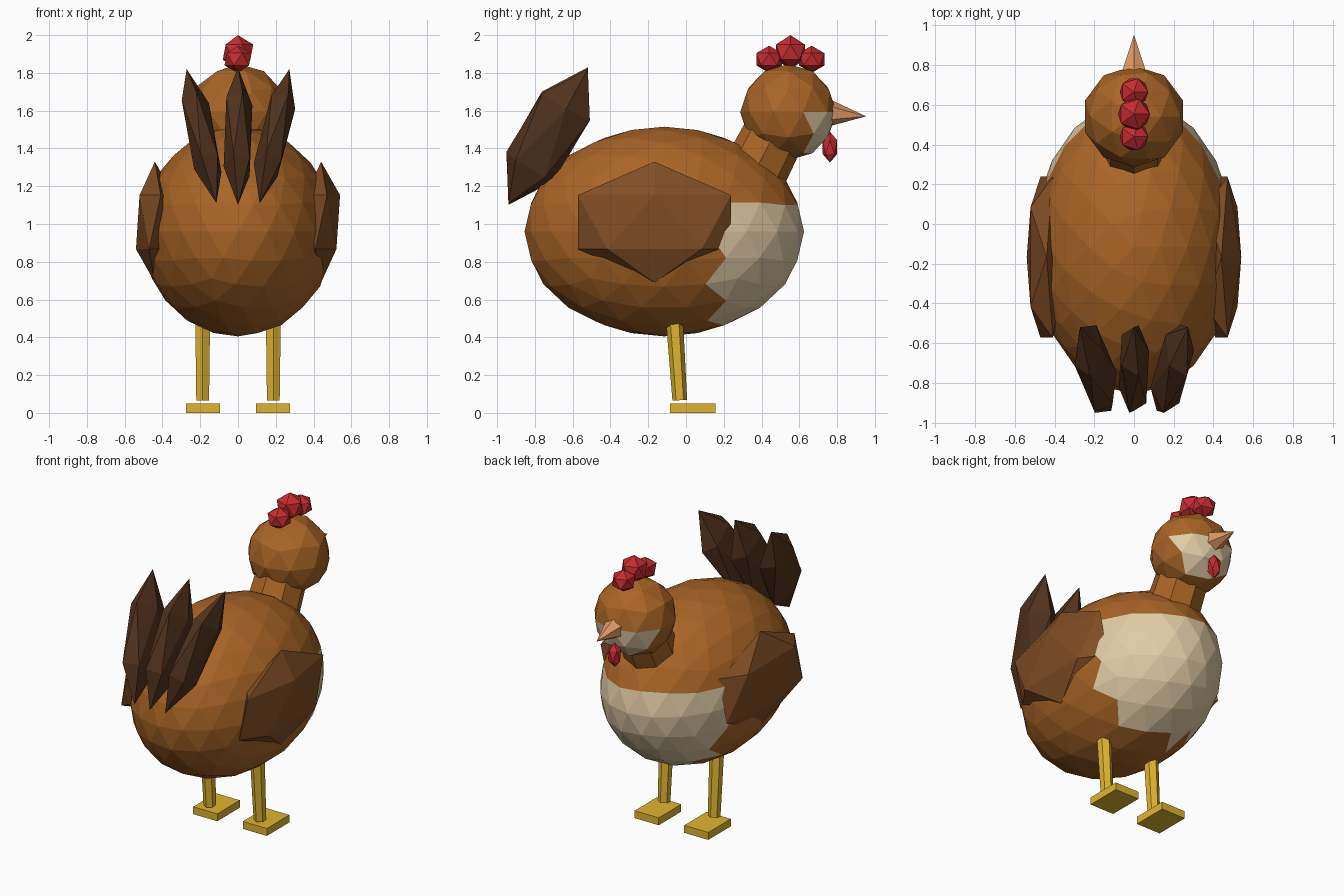
import bpy
from math import radians
from mathutils import Vector

if "Cube" in bpy.data.objects:
    bpy.data.objects.remove(bpy.data.objects["Cube"])


def mat(name, r, g, b):
    m = bpy.data.materials.new(name)
    m.diffuse_color = (r, g, b, 1)
    m.use_nodes = True
    m.node_tree.nodes["Principled BSDF"].inputs["Base Color"].default_value = m.diffuse_color
    return m


BROWN = mat("brown", 0.40, 0.13, 0.02)
CREAM = mat("cream", 0.75, 0.60, 0.38)
WING = mat("wing_brown", 0.22, 0.075, 0.018)
DARK = mat("dark_brown", 0.085, 0.033, 0.013)
RED = mat("red", 0.58, 0.025, 0.03)
YELLOW = mat("yellow", 0.75, 0.46, 0.03)
HORN = mat("horn", 0.75, 0.32, 0.13)


def finish(name, material):
    ob = bpy.context.object
    ob.name = name
    ob.data.materials.append(material)
    return ob


def ico(name, loc, radii, material, subdiv=1, rot=(0, 0, 0)):
    bpy.ops.mesh.primitive_ico_sphere_add(
        subdivisions=subdiv, radius=1, location=loc,
        rotation=[radians(a) for a in rot])
    ob = finish(name, material)
    ob.scale = radii
    return ob


def tube(name, start, end, r1, r2, sides, material):
    a, b = Vector(start), Vector(end)
    bpy.ops.mesh.primitive_cone_add(
        vertices=sides, radius1=r1, radius2=r2, depth=(b - a).length,
        location=(a + b) / 2)
    ob = finish(name, material)
    # all tubes lie in the yz plane, so tilt about x only
    d = b - a
    ob.rotation_euler.x = -Vector((d.z, d.y)).angle_signed(Vector((1, 0)))
    return ob


def patch(ob, y_min, z_max):
    """Colour the front lower faces cream."""
    ob.data.materials.append(CREAM)
    for f in ob.data.polygons:
        if f.center.y > y_min and f.center.z < z_max:
            f.material_index = 1


# Body and head with pale breast and face
patch(ico("body", (0, -0.115, 0.96), (0.51, 0.74, 0.555), BROWN, 3), 0.42, 0.24)
patch(ico("head", (0, 0.542, 1.592), (0.26, 0.255, 0.255), BROWN, 2), 0.4, 0.0)

# Neck
tube("neck", (0, 0.33, 1.21), (0, 0.51, 1.56), 0.175, 0.16, 8, BROWN)

# Beak and wattle
tube("beak", (0, 0.75, 1.588), (0, 0.953, 1.57), 0.075, 0, 6, HORN)
ico("wattle", (0, 0.762, 1.407), (0.045, 0.045, 0.082), RED)

# Comb
for i, (y, z, r) in enumerate([(0.44, 1.872, 0.08), (0.553, 1.91, 0.09), (0.665, 1.872, 0.08)]):
    ico(f"comb_{i + 1}", (0, y, z), (r, r, 0.072 if r < 0.09 else r), RED)

# Tail feathers
for i in (-1, 0, 1):
    ico(f"tail_feather_{i + 2}", (0.193 * i, -0.73, 1.465), (0.085, 0.172, 0.42),
        DARK, rot=(-30, 12.5 * i, 0))

# Wings, legs and feet
for side, s in (("left", -1), ("right", 1)):
    ico(f"{side}_wing", (0.44 * s, -0.167, 1.01), (0.112, 0.476, 0.32), WING)
    tube(f"{side}_leg", (0.187 * s, -0.033, 0.067), (0.187 * s, -0.06, 0.48),
         0.039, 0.045, 6, YELLOW)
    bpy.ops.mesh.primitive_cube_add(size=1, location=(0.185 * s, 0.035, 0.025))
    finish(f"{side}_foot", YELLOW).scale = (0.18, 0.24, 0.05)
